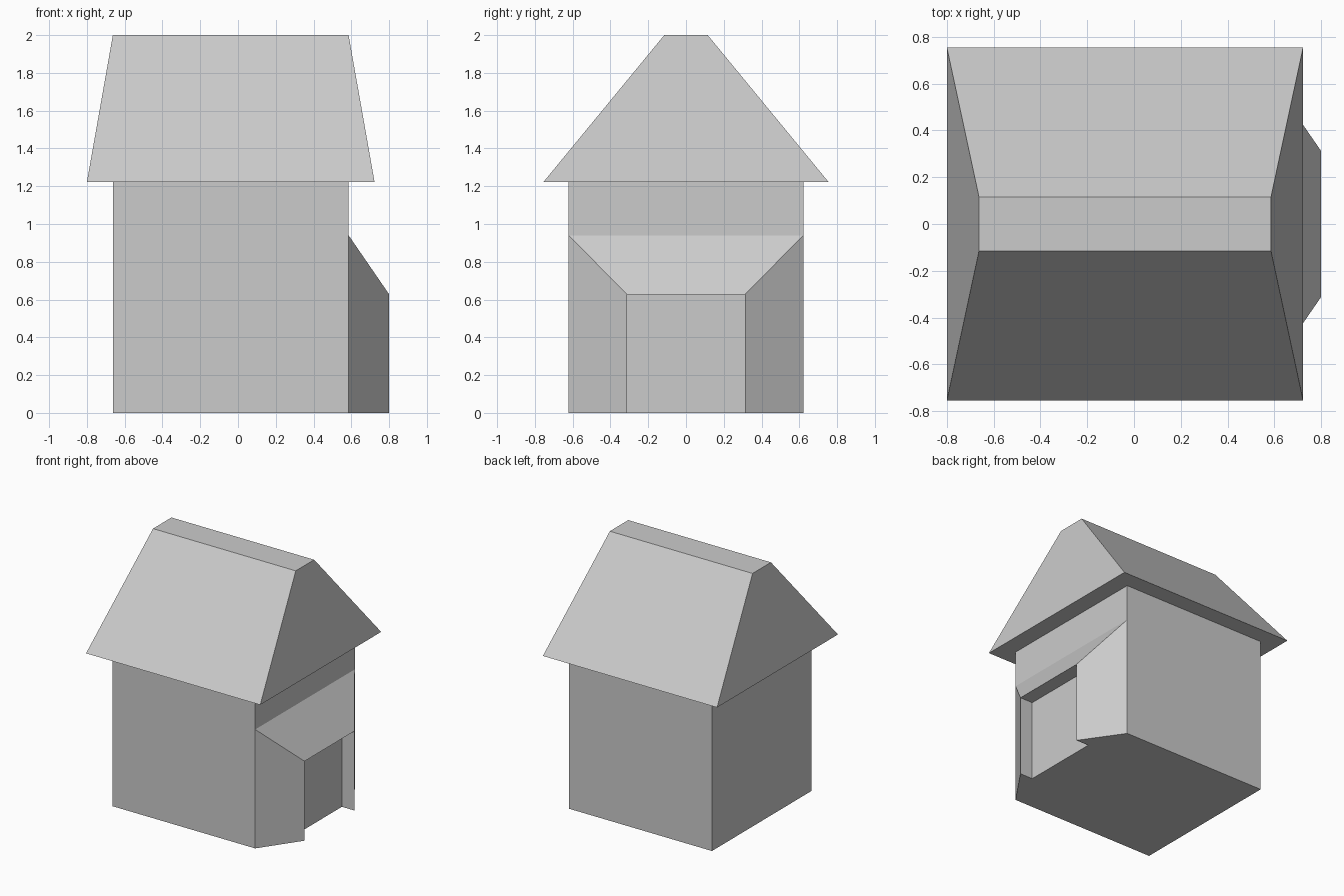
import bpy, bmesh

if "Cube" in bpy.data.objects:
    bpy.data.objects.remove(bpy.data.objects["Cube"])

CX = -0.0385  # body and roof share this centre


def finish(name, bm):
    bmesh.ops.recalc_face_normals(bm, faces=bm.faces)
    mesh = bpy.data.meshes.new(name)
    bm.to_mesh(mesh)
    bm.free()
    obj = bpy.data.objects.new(name, mesh)
    bpy.context.collection.objects.link(obj)
    return obj


def tapered_box(name, bottom, top, z0, z1):
    """Box whose top (half x, half y) may differ from its bottom."""
    bm = bmesh.new()
    bmesh.ops.create_cube(bm, size=2)
    for v in bm.verts:
        hx, hy = top if v.co.z > 0 else bottom
        v.co = (CX + v.co.x * hx, v.co.y * hy, z1 if v.co.z > 0 else z0)
    return finish(name, bm)


# House body and overhanging roof with a flat ridge
tapered_box("house_body", (0.624, 0.622), (0.624, 0.622), 0, 1.222)
tapered_box("roof", (0.7615, 0.755), (0.624, 0.115), 1.222, 2)

# Porch: splayed side walls, sloping roof and a recessed doorway
HALF = {
    "w0": (0.5855, 0.622, 0), "w1": (0.5855, 0.622, 0.94),  # against the house
    "o0": (0.80, 0.312, 0), "o1": (0.80, 0.312, 0.628),     # outer corner
    "i0": (0.69, 0.312, 0), "i1": (0.69, 0.312, 0.628),     # back of recess
}
bm = bmesh.new()
right = {k: bm.verts.new(p) for k, p in HALF.items()}
left = {k: bm.verts.new((x, -y, z)) for k, (x, y, z) in HALF.items()}
# Splayed wall and door jamb on each side
for side in (right, left):
    for keys in (("w0", "o0", "o1", "w1"), ("o0", "i0", "i1", "o1")):
        bm.faces.new([side[k] for k in keys])
# Spanning faces: sloping roof, doorway ceiling, door panel, floor
for keys in (("w1", "o1"), ("o1", "i1"), ("i1", "i0"), ("w0", "o0", "i0")):
    bm.faces.new([right[k] for k in keys] + [left[k] for k in reversed(keys)])
finish("porch", bm)
